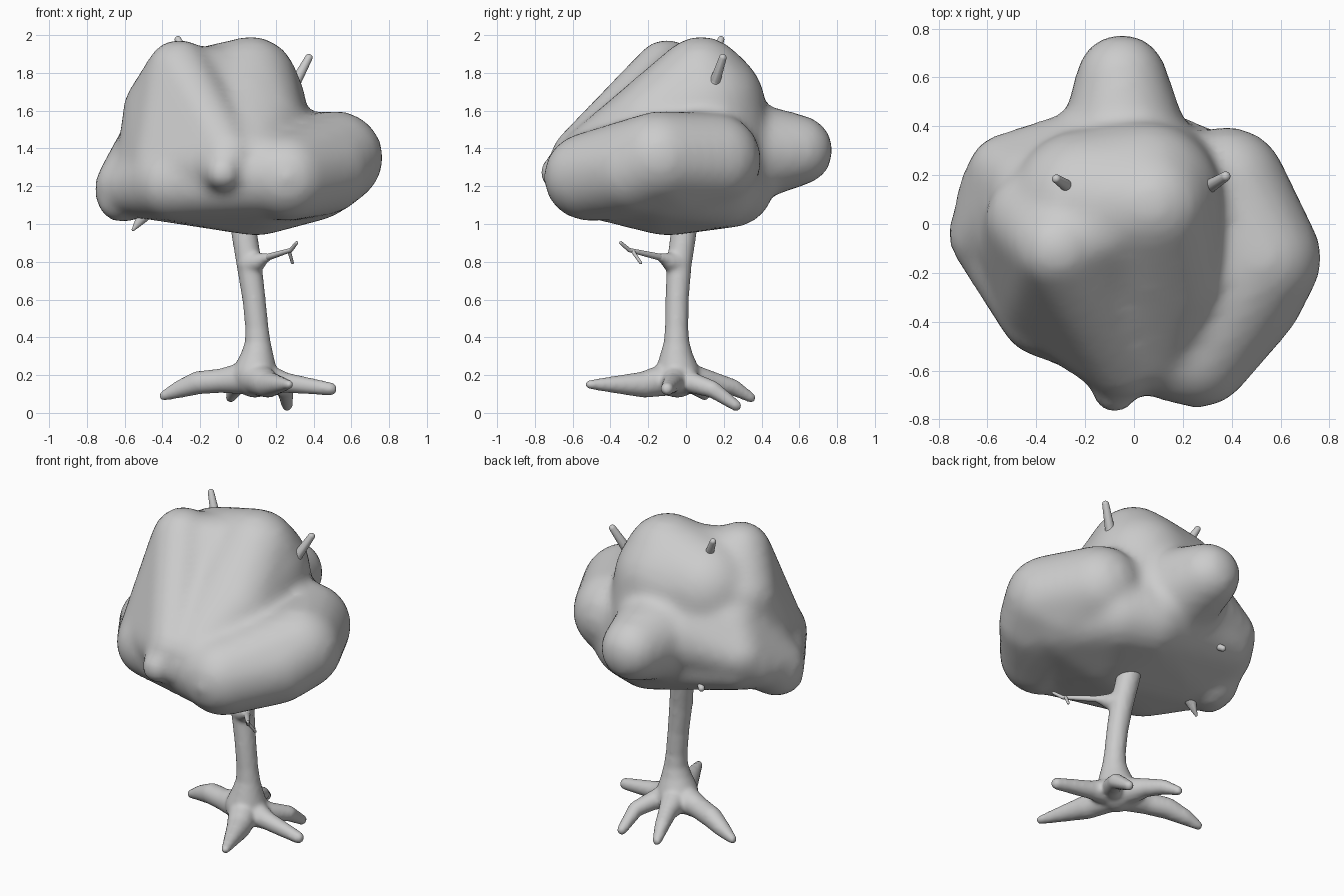
import bpy, bmesh
from mathutils import Vector

# Unit directions used to wrap every ball
_t = bmesh.new()
bmesh.ops.create_icosphere(_t, subdivisions=3, radius=1)
DIRS = [v.co.copy() for v in _t.verts]
_t.free()


def wrap(target, balls):
    """Add the convex skin around a few balls (x, y, z, radius)."""
    bm = bmesh.new()
    for x, y, z, r in balls:
        for d in DIRS:
            bm.verts.new(Vector((x, y, z)) + d * r)
    bmesh.ops.convex_hull(bm, input=bm.verts[:])
    loose = [v for v in bm.verts if not v.link_faces]
    bmesh.ops.delete(bm, geom=loose, context='VERTS')
    me = bpy.data.meshes.new("tmp")
    bm.to_mesh(me)
    bm.free()
    target.from_mesh(me)
    bpy.data.meshes.remove(me)


def limb(target, balls):
    """Tapered limb through a chain of balls."""
    for a, b in zip(balls, balls[1:]):
        wrap(target, [a, b])


def finish(name, bm, voxel=None, smooth=0):
    me = bpy.data.meshes.new(name)
    bm.to_mesh(me)
    bm.free()
    for p in me.polygons:
        p.use_smooth = True
    ob = bpy.data.objects.new(name, me)
    bpy.context.collection.objects.link(ob)
    if voxel:
        m = ob.modifiers.new("fuse", 'REMESH')
        m.mode = 'VOXEL'
        m.voxel_size = voxel
        m.use_smooth_shade = True
        s = ob.modifiers.new("soften", 'SMOOTH')
        s.factor = 0.5
        s.iterations = smooth
    return ob


# Canopy: overlapping lobes fused together
bm = bmesh.new()
wrap(bm, [(-.31, -.1, 1.8, .18), (-.4, .02, 1.6, .21), (-.05, -.56, 1.35, .16),
          (-.37, -.3, 1.27, .2), (-.1, 0, 1.5, .3), (-.5, -.1, 1.3, .15)])     # left crown
wrap(bm, [(.07, .08, 1.75, .245), (.04, .1, 1.62, .325), (.08, -.5, 1.34, .18),
          (.13, -.2, 1.5, .24), (-.2, .08, 1.62, .31), (.1, .2, 1.3, .25)])    # right crown
wrap(bm, [(-.3, -.08, 1.75, .19), (.07, .08, 1.74, .21), (-.05, -.45, 1.36, .17)])  # saddle
wrap(bm, [(.1, -.1, 1.155, .22), (.25, .18, 1.2, .22), (.2, -.52, 1.26, .22),
          (-.36, -.35, 1.22, .2), (-.58, -.1, 1.19, .15), (-.5, .2, 1.27, .16),
          (.08, .24, 1.21, .23), (.42, -.12, 1.24, .22)])                      # underside
wrap(bm, [(.52, -.14, 1.35, .25), (.46, -.28, 1.29, .24), (.42, -.05, 1.25, .22),
          (.26, -.52, 1.25, .235), (.38, .15, 1.34, .25)])                     # right lobe
wrap(bm, [(-.05, .59, 1.39, .19), (-.04, .28, 1.38, .28)])                     # back lobe
wrap(bm, [(-.05, .4, 1.39, .23), (-.04, .2, 1.38, .33)])                       # its root
wrap(bm, [(-.61, -.05, 1.2, .15), (-.58, .14, 1.26, .14), (-.53, .22, 1.34, .15),
          (-.42, .15, 1.48, .18), (-.2, .22, 1.4, .25)])                       # left lobe
wrap(bm, [(-.63, -.08, 1.12, .11), (-.6, -.03, 1.17, .16)])                    # left corner
wrap(bm, [(-.08, -.69, 1.27, .09), (-.07, -.5, 1.3, .17)])                     # front knob
finish("canopy", bm, .03, 10)

# Trunk with its five roots
bm = bmesh.new()
limb(bm, [(.09, -.045, .2, .12), (.1, -.05, .28, .092), (.105, -.05, .36, .07),
          (.1, -.05, .45, .062), (.085, -.047, .6, .062), (.06, -.037, .78, .067),
          (.03, -.01, .97, .069), (.02, .02, 1.25, .06)])
BASE = (.085, -.045, .19, .095)
for root in ([(-.09, .0, .17, .064), (-.21, .045, .16, .062), (-.31, .08, .125, .047),
              (-.395, .1, .09, .026)],
             [(.25, -.07, .16, .054), (.49, -.1, .127, .035)],
             [(.16, -.22, .15, .07), (.27, -.51, .15, .025)],
             [(.19, .03, .16, .056), (.25, .14, .125, .046), (.26, .265, .038, .03)],
             [(.03, .14, .165, .054), (-.01, .25, .135, .044), (-.04, .345, .08, .027)]):
    limb(bm, [BASE] + root)
limb(bm, [(.06, -.04, .79, .07), (.1, -.08, .8, .05), (.13, -.11, .815, .033),
          (.17, -.15, .828, .018)])
finish("trunk_and_roots", bm, .012, 8)

# Forked side branch
bm = bmesh.new()
limb(bm, [(.1, -.08, .81, .026), (.16, -.14, .825, .018), (.28, -.3, .862, .011),
          (.31, -.345, .9, .009)])
limb(bm, [(.27, -.285, .86, .01), (.288, -.24, .795, .008)])
finish("side_branch", bm)

# Inner branches from the trunk top to the tips poking out of the canopy
FORK = (.02, .02, 1.22, .05)
TIPS = [[FORK, (.24, .1, 1.62, .03), (.31, .155, 1.76, .028), (.375, .195, 1.88, .02)],
        [FORK, (-.2, .1, 1.7, .03), (-.28, .16, 1.9, .024), (-.318, .185, 1.977, .018)],
        [FORK, (-.4, -.08, 1.14, .045), (-.51, -.1, 1.03, .03), (-.555, -.11, .97, .008)],
        [FORK, (-.25, .25, 1.2, .03), (-.36, .36, 1.13, .018)]]
for i, tip in enumerate(TIPS):
    bm = bmesh.new()
    limb(bm, tip)
    finish(f"inner_branch_{i + 1}", bm)
